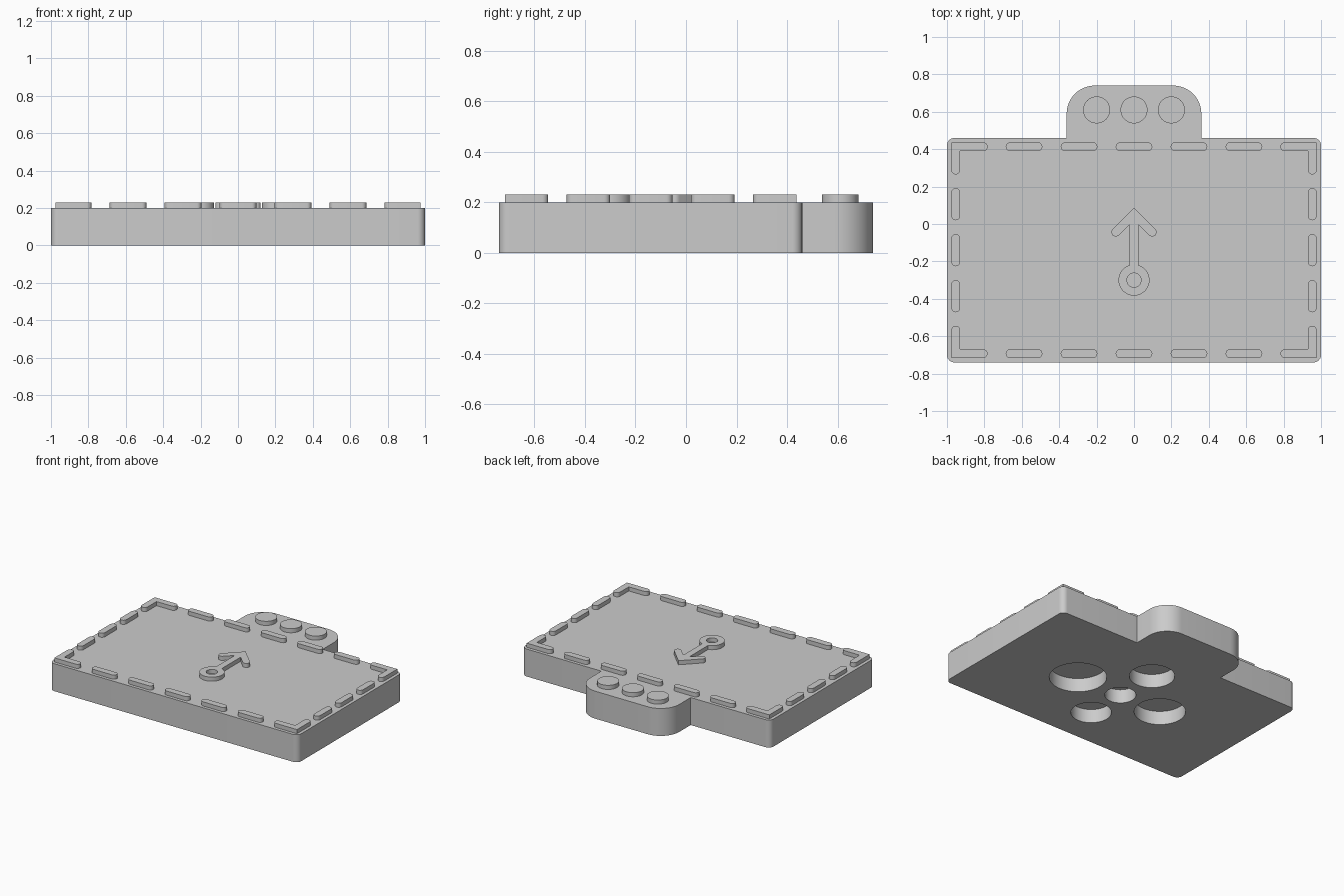
import bpy, bmesh
from math import pi, cos, sin, acos
from mathutils import Vector

if "Cube" in bpy.data.objects:
    bpy.data.objects.remove(bpy.data.objects["Cube"])

grey = bpy.data.materials.new("plain_grey")
grey.use_nodes = True
colour = (0.6, 0.6, 0.6, 1)
grey.diffuse_color = colour
bsdf = next(n for n in grey.node_tree.nodes if n.type == 'BSDF_PRINCIPLED')
bsdf.inputs["Base Color"].default_value = colour

TOP, RAISED = 0.2, 0.23       # plate top and relief top
MID_Y = -0.14                 # centre of the rectangular plate
HALF_W, HALF_D = 1.0, 0.6     # plate half sizes
LINE = 0.024                  # half width of raised lines
parts = []


def arc(cx, cy, r, a0, a1, n=10):
    return [(cx + r * cos(a0 + (a1 - a0) * i / n), cy + r * sin(a0 + (a1 - a0) * i / n))
            for i in range(n + 1)]


def circle(cx, cy, r, n=48):
    return arc(cx, cy, r, 0, 2 * pi, n)[:-1]


def prism(name, loops, z0, z1):
    """Extrude an outline, with optional hole loops, from z0 to z1."""
    bm = bmesh.new()
    edges = []
    for loop in loops:
        vs = [bm.verts.new((x, y, z0)) for x, y in loop]
        edges += [bm.edges.new((vs[i - 1], vs[i])) for i in range(len(vs))]
    bmesh.ops.triangle_fill(bm, edges=edges, use_beauty=True, normal=(0, 0, 1))
    out = bmesh.ops.extrude_face_region(bm, geom=bm.faces[:], use_keep_orig=True)
    moved = [g for g in out["geom"] if isinstance(g, bmesh.types.BMVert)]
    bmesh.ops.translate(bm, verts=moved, vec=(0, 0, z1 - z0))
    bmesh.ops.recalc_face_normals(bm, faces=bm.faces[:])
    mesh = bpy.data.meshes.new(name)
    bm.to_mesh(mesh)
    bm.free()
    mesh.materials.append(grey)
    obj = bpy.data.objects.new(name, mesh)
    bpy.context.collection.objects.link(obj)
    parts.append(obj)
    return obj


def stroke(path, w=LINE):
    """Outline of a thick line with round ends and mitred bends."""
    pts = [Vector(p) for p in path]
    dirs = [(b - a).normalized() for a, b in zip(pts, pts[1:])]
    norms = [Vector((-d.y, d.x)) for d in dirs]
    left, right = [], []
    for p, n0, n1 in zip(pts[1:-1], norms, norms[1:]):
        m = (n0 + n1) * w / (1 + n0.dot(n1))
        left.append(tuple(p + m))
        right.append(tuple(p - m))

    def cap(p, d):
        side = Vector((-d.y, d.x))
        return [tuple(p + w * (cos(t) * side + sin(t) * d))
                for t in (pi * i / 10 for i in range(11))]

    return left + cap(pts[-1], dirs[-1]) + right[::-1] + cap(pts[0], -dirs[0])


# Plate with rounded corners and a rounded tab at the back
r, tab_x, tab_y, tab_r = 0.04, 0.36, 0.74, 0.15
front, back = MID_Y - HALF_D, MID_Y + HALF_D
half = (arc(HALF_W - r, front + r, r, -pi / 2, 0)
        + arc(HALF_W - r, back - r, r, 0, pi / 2)
        + [(tab_x, back)]
        + arc(tab_x - tab_r, tab_y - tab_r, tab_r, 0, pi / 2, 14))
plate = prism("plate", [half + [(-x, y) for x, y in reversed(half)]], 0, TOP)

# Five blind round recesses underneath, in a cross
for x, y, radius in [(0, MID_Y, 0.103), (0, 0.185, 0.15), (0, -0.44, 0.134),
                     (0.365, MID_Y, 0.19), (-0.34, MID_Y, 0.17)]:
    cutter = prism("recess_cutter", [circle(x, y, radius)], -0.1, 0.1)
    cutter.hide_render = True
    mod = plate.modifiers.new("recess", 'BOOLEAN')
    mod.operation, mod.solver, mod.object = 'DIFFERENCE', 'EXACT', cutter
    bpy.context.view_layer.objects.active = plate
    bpy.ops.object.modifier_apply(modifier=mod.name)
    parts.remove(cutter)
    bpy.data.objects.remove(cutter)

# Raised dashes along the edges and corner angles
bx, by = HALF_W - 0.047, HALF_D - 0.047
for s in (-1, 1):
    for i in range(-2, 3):
        x, y = i * 0.294, MID_Y + s * by
        prism("long_edge_dash", [stroke([(x - 0.074, y), (x + 0.074, y)])], TOP, RAISED)
    for i in range(-1, 2):
        x, y = s * bx, MID_Y + i * 0.246
        prism("short_edge_dash", [stroke([(x, y - 0.062), (x, y + 0.062)])], TOP, RAISED)
    for t in (-1, 1):
        x, y = s * bx, MID_Y + t * by
        prism("corner_dash", [stroke([(x - s * 0.146, y), (x, y), (x, y - t * 0.124)])],
              TOP, RAISED)

# Arrow with a ring at its tail
ring_y, ring_r, wing, apex = -0.3, 0.083, 0.097, 0.088
mitre = LINE * 2 ** 0.5
side = ([(0, apex)]
        + arc(wing, apex - mitre - wing, LINE, pi / 4, -3 * pi / 4)
        + [(LINE, apex - 2 * mitre - LINE)]
        + arc(0, ring_y, ring_r, acos(LINE / ring_r), -pi / 2, 24))
outline = side + [(-x, y) for x, y in reversed(side[1:-1])]
prism("arrow", [outline, circle(0, ring_y, 0.038, 32)], TOP, RAISED)

# Three round buttons on the tab
for x in (-0.2, 0, 0.2):
    prism("tab_button", [circle(x, 0.61, 0.072)], TOP, RAISED)

# Smooth curved walls, keep edges sharp
bpy.ops.object.select_all(action='DESELECT')
for obj in parts:
    obj.select_set(True)
bpy.context.view_layer.objects.active = plate
bpy.ops.object.shade_smooth_by_angle(angle=pi / 6)
